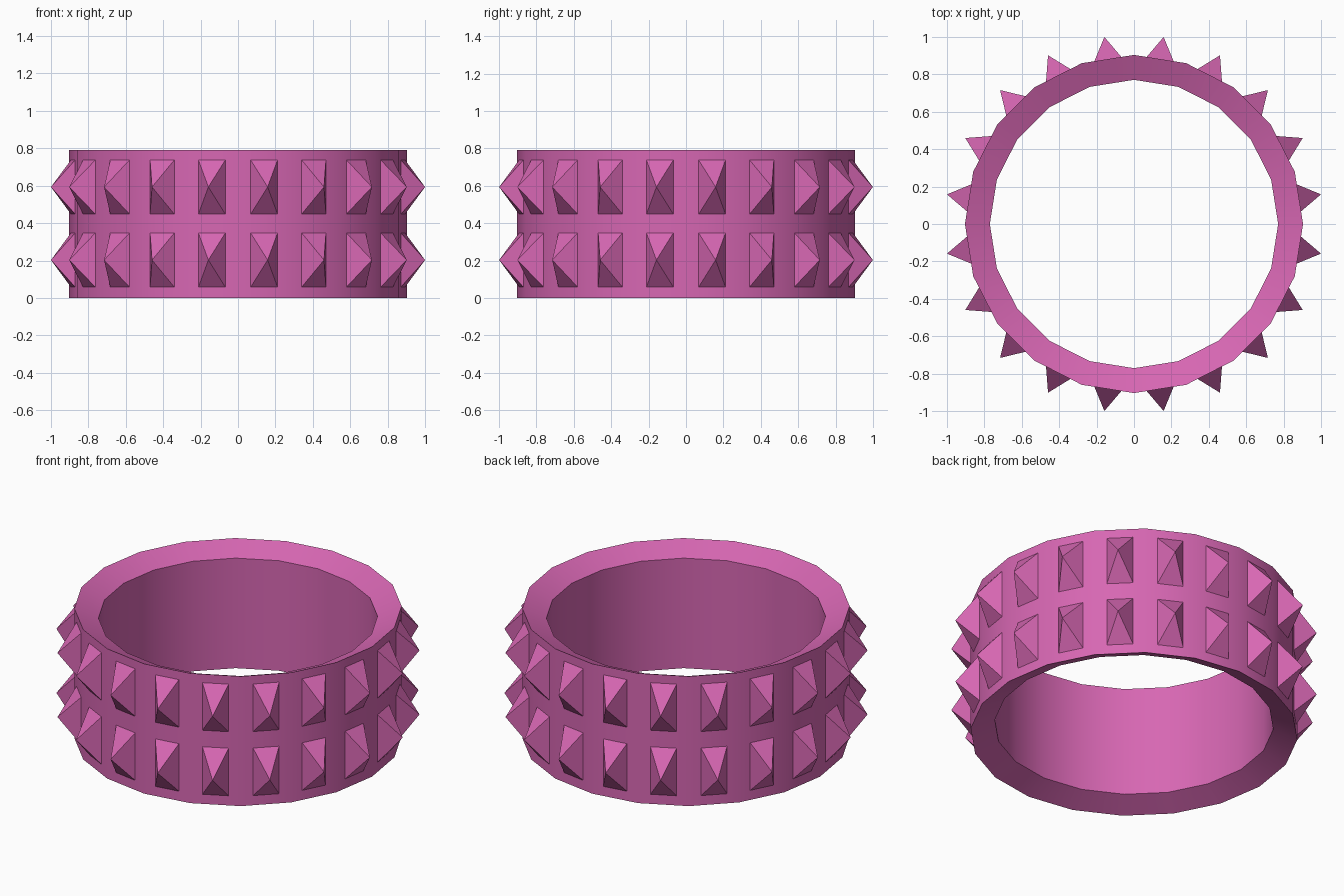
import bpy, bmesh, math

if "Cube" in bpy.data.objects:
    bpy.data.objects.remove(bpy.data.objects["Cube"])

SIDES = 20
STEP = 2 * math.pi / SIDES
R_OUT, R_IN, HEIGHT, DISH = 0.903, 0.77, 0.79, 0.06

pink = bpy.data.materials.new("pink")
pink.diffuse_color = (0.68, 0.135, 0.45, 1)
pink.use_nodes = True
pink.node_tree.nodes["Principled BSDF"].inputs["Base Color"].default_value = pink.diffuse_color


def finish(bm, name):
    bmesh.ops.recalc_face_normals(bm, faces=bm.faces)
    mesh = bpy.data.meshes.new(name)
    bm.to_mesh(mesh)
    bm.free()
    mesh.materials.append(pink)
    obj = bpy.data.objects.new(name, mesh)
    bpy.context.collection.objects.link(obj)
    return obj


def polar(r, a, z, side=0.0):
    """Point at radius r and angle a, shifted sideways along the tangent."""
    return (r * math.cos(a) - side * math.sin(a),
            r * math.sin(a) + side * math.cos(a), z)


# Band: four-point profile swept round, rims slope in towards the hole
bm = bmesh.new()
profile = [(R_OUT, 0), (R_OUT, HEIGHT), (R_IN, HEIGHT - DISH), (R_IN, DISH)]
rings = [[bm.verts.new(polar(r, i * STEP, z)) for r, z in profile]
         for i in range(SIDES)]
for i in range(SIDES):
    a, b = rings[i], rings[(i + 1) % SIDES]
    for k in range(4):
        n = (k + 1) % 4
        bm.faces.new((a[k], b[k], b[n], a[n]))
band = finish(bm, "band")
bpy.context.view_layer.objects.active = band
band.select_set(True)
bpy.ops.object.shade_smooth_by_angle(angle=math.radians(22))


# Studs: one pyramid on each flat of the band, in two rows
def stud_row(name, z_mid):
    bm = bmesh.new()
    half_w, half_h = 0.074, 0.147
    for i in range(SIDES):
        ang = (i + 0.5) * STEP
        base = [bm.verts.new(polar(0.89, ang, z_mid + dz * half_h, s * half_w))
                for s, dz in ((-1, -1), (1, -1), (1, 1), (-1, 1))]
        tip = bm.verts.new(polar(1.0115, ang, z_mid))
        bm.faces.new(base)
        for k in range(4):
            bm.faces.new((base[k], base[(k + 1) % 4], tip))
    finish(bm, name)


stud_row("lower_studs", 0.203)
stud_row("upper_studs", 0.593)
